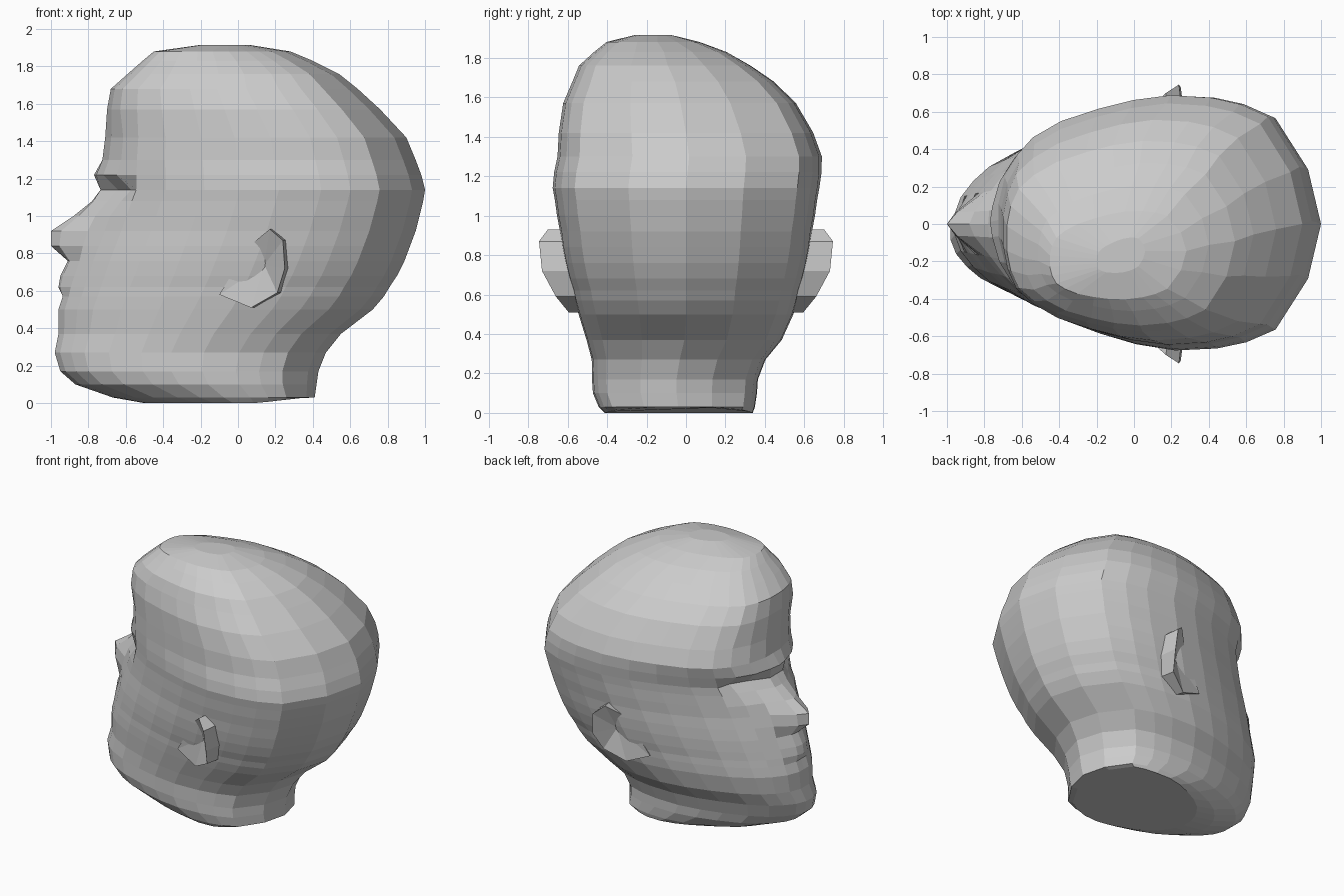
import bpy, bmesh

if "Cube" in bpy.data.objects:
    bpy.data.objects.remove(bpy.data.objects["Cube"])

# Horizontal sections of the head: z, front x, back x, half width, sideways shift
LEVELS = [
    (0.00, -.50, .36, .38, -.04), (0.03, -.67, .41, .40, -.05),
    (0.10, -.87, .42, .42, -.06), (0.17, -.95, .43, .425, -.06),
    (0.27, -.98, .47, .445, -.04), (0.37, -.96, .55, .50, -.01),
    (0.50, -.96, .72, .55, 0), (0.57, -.94, .78, .57, 0),
    (0.62, -.925, .81, .58, 0), (0.68, -.905, .85, .60, 0),
    (0.76, -.88, .89, .62, 0), (0.84, -.85, .92, .635, 0),
    (0.92, -.82, .95, .645, 0), (1.00, -.79, .97, .66, 0),
    (1.08, -.76, .99, .67, 0), (1.14, -.735, 1.0, .68, 0),
    (1.22, -.73, .98, .68, .01), (1.30, -.725, .95, .67, .02),
    (1.42, -.71, .90, .645, 0), (1.57, -.70, .76, .59, -.035),
    (1.68, -.68, .64, .51, -.07), (1.76, -.59, .54, .435, -.115),
    (1.83, -.51, .40, .335, -.14), (1.88, -.45, .28, .235, -.18),
    (1.915, -.20, .06, .09, -.18),
]
# Half outline of a section: distance from face to nape, fraction of half width
OUTLINE = [(0, 0), (0, .13), (.02, .34), (.06, .52), (.11, .66), (.20, .79), (.32, .89),
           (.43, .96), (.55, 1), (.68, .98), (.77, .93), (.86, .83), (.96, .43), (1, 0)]
# Lips, nose and brow: how far they stand out at each level
NOSE = {.57: -.005, .62: .035, .68: .045, .76: .03, .84: .15, .92: .18, 1.0: .09, 1.08: .02,
        1.22: .04}
NOSE_SPREAD = [1, .7, .1]
EYE = {1.08: .03, 1.14: .06, 1.22: -.02}                     # eye socket depth


def section(z, front, back, half, shift):
    """Closed loop of points round the head at one height."""
    pinch = .25 * max(0, 1 - (max(0, z - .85) / .45) ** 2)
    n = len(OUTLINE)

    def point(i, side):
        u, w = OUTLINE[i]
        if z > 1.5 and i < 4:          # blunt, square-edged top of the forehead
            u *= .8
        x = front + u * (back - front)
        if i < 3:
            x -= NOSE.get(z, 0) * NOSE_SPREAD[i]
        if i in (2, 3):
            x += EYE.get(z, 0)
        y = side * half * w * (1 - pinch * (1 - u) ** 4)
        lift = .03 * max(0, u - .7) / .3 if z == 0 else 0
        return (x, y + shift * (1.1 - .3 * u), z + lift)

    return [point(i, 1) for i in range(n)] + [point(i, -1) for i in range(n - 2, 0, -1)]


def finish(bm, name):
    bmesh.ops.recalc_face_normals(bm, faces=bm.faces)
    mesh = bpy.data.meshes.new(name)
    bm.to_mesh(mesh)
    bm.free()
    obj = bpy.data.objects.new(name, mesh)
    bpy.context.collection.objects.link(obj)
    return obj


# Head and neck: loft through the sections, closed at both ends
bm = bmesh.new()
rings = [[bm.verts.new(p) for p in section(*lv)] for lv in LEVELS]
for low, high in zip(rings, rings[1:]):
    for i in range(len(low)):
        j = (i + 1) % len(low)
        bm.faces.new((low[i], low[j], high[j], high[i]))
bm.faces.new(rings[0])
bm.faces.new(rings[-1])
finish(bm, "head")

# Ears: wedge flaring outwards to the rear, hollow towards the face
RIM = [(-.10, .56, .58), (.07, .595, .51), (.21, .66, .59), (.25, .73, .72),
       (.24, .745, .87), (.17, .70, .93), (.06, .60, .84)]
bm = bmesh.new()
outer = [bm.verts.new(p) for p in RIM]
inner = [bm.verts.new((x + .03, .50, z)) for x, y, z in RIM]
bowl = bm.verts.new((.14, .60, .74))
for i in range(len(RIM)):
    j = (i + 1) % len(RIM)
    bm.faces.new((outer[i], outer[j], bowl))
    bm.faces.new((outer[i], inner[i], inner[j], outer[j]))
bm.faces.new(inner)
ears = finish(bm, "ears")
mirror = ears.modifiers.new("both_sides", 'MIRROR')
mirror.use_axis = (False, True, False)
